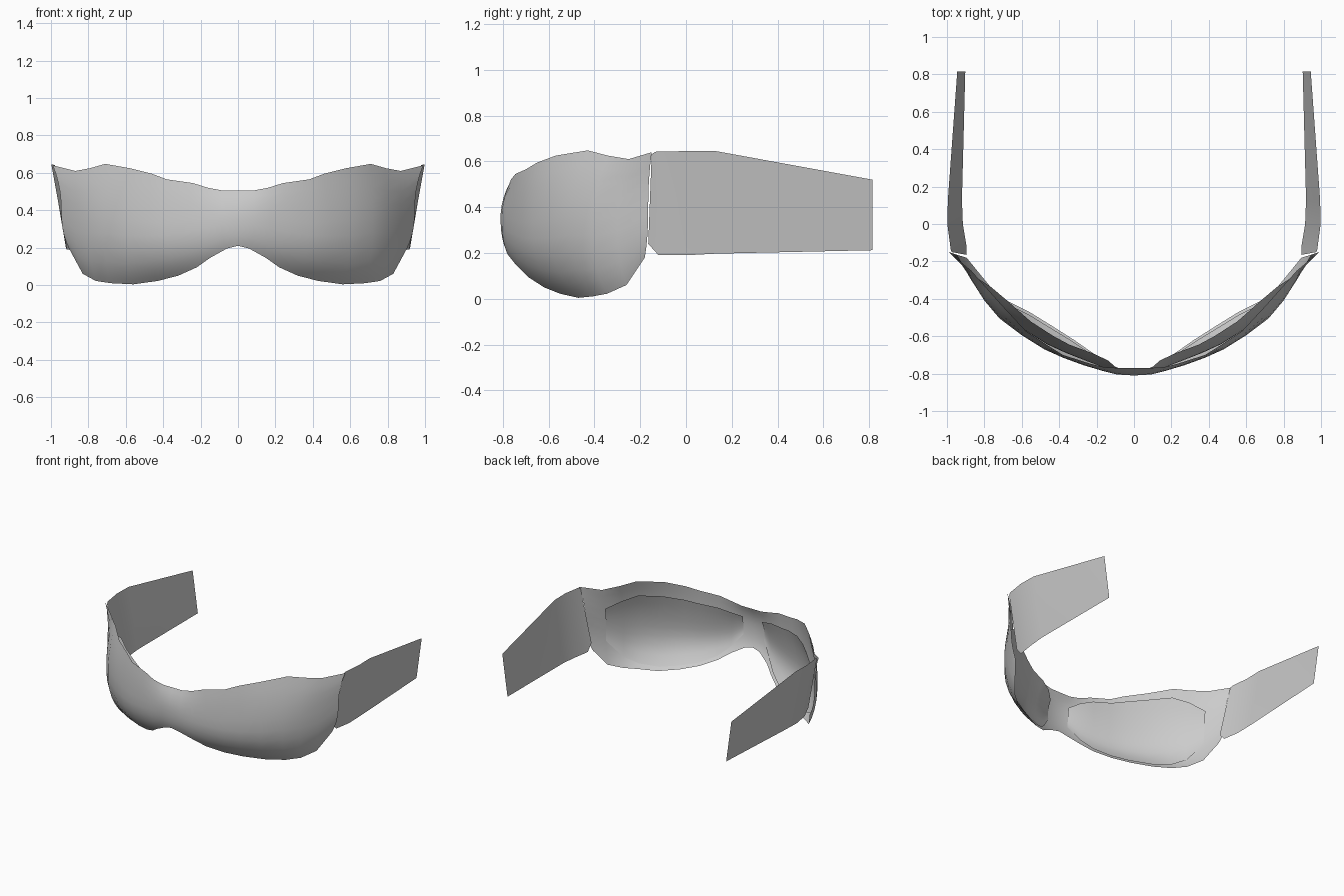
import bpy
import math

if "Cube" in bpy.data.objects:
    bpy.data.objects.remove(bpy.data.objects["Cube"])

grey = bpy.data.materials.new("plain_grey")
grey.diffuse_color = (0.6, 0.6, 0.6, 1)
grey.use_nodes = True
grey.node_tree.nodes["Principled BSDF"].inputs["Base Color"].default_value = grey.diffuse_color

# Half-shell sections from the bridge outwards:
# bottom edge (x, y, z), widest bulge (x, y), top edge (x, y, z)
SECTIONS = [
    (0.0, -.785, .21, 0.0, -.81, 0.0, -.77, .505),
    (.06, -.78, .195, .09, -.805, .08, -.77, .505),
    (.15, -.74, .145, .17, -.785, .16, -.765, .52),
    (.22, -.69, .095, .27, -.755, .24, -.745, .545),
    (.32, -.62, .05, .38, -.715, .38, -.70, .565),
    (.43, -.55, .022, .48, -.67, .46, -.65, .595),
    (.56, -.47, .004, .60, -.595, .58, -.57, .625),
    (.68, -.41, .010, .72, -.505, .71, -.43, .648),
    (.76, -.345, .022, .80, -.41, .79, -.34, .625),
    (.83, -.26, .06, .87, -.30, .87, -.25, .61),
    (.895, -.18, .18, .945, -.165, .99, -.15, .64),
]


def shell_point(sec, t):
    """Point on a section, t = 0 at the bottom edge and 1 at the top."""
    xb, yb, zb, xm, ym, xt, yt, zt = sec
    z = zb + (zt - zb) * t
    if t < .5:
        w = 1 - (1 - 2 * t) ** 2.6
        return (xb + (xm - xb) * w, yb + (ym - yb) * w, z)
    w = (2 * t - 1) ** 2
    return (xm + (xt - xm) * w, ym + (yt - ym) * w, z)


def make_sheet(name, columns, angle):
    """Sheet of quads through columns of points, mirrored to both sides."""
    rows = len(columns[0])
    verts = [p for col in columns for p in col]
    faces = []
    for i in range(len(columns) - 1):
        for j in range(rows - 1):
            a = i * rows + j
            faces.append((a, a + rows, a + rows + 1, a + 1))
    mesh = bpy.data.meshes.new(name)
    mesh.from_pydata(verts, [], faces)
    mesh.materials.append(grey)
    obj = bpy.data.objects.new(name, mesh)
    bpy.context.collection.objects.link(obj)
    mod = obj.modifiers.new("mirror", 'MIRROR')
    mod.merge_threshold = 0.001
    bpy.context.view_layer.objects.active = obj
    obj.select_set(True)
    bpy.ops.object.shade_smooth_by_angle(angle=math.radians(angle))
    obj.select_set(False)
    return obj


# Outer shell: wraparound front with two bulging halves
ROWS = [0, .04, .1, .18, .3, .42, .55, .68, .8, .9, 1]
make_sheet("front_shell", [[shell_point(s, t) for t in ROWS] for s in SECTIONS], 60)

# Inner lenses: rounded panels set behind the shell, leaning back at the top
lens = []
for i, sec in enumerate(SECTIONS[1:10]):
    u = (i - 4) / 4
    corner = abs(u) ** 4
    low, high = .04 + .24 * corner, .87 - .14 * corner
    col = []
    for k in range(9):
        v = k / 8
        x, y, z = shell_point(sec, low + (high - low) * v)
        d = (.012 + .06 * v ** 1.5) * (1 - .75 * corner)
        col.append((x - .5 * d, y + .85 * d, z))
    lens.append(col)
make_sheet("inner_lens", lens, 60)

# Side arms: thin flat sheets leaning outwards at the top
# bottom (x, y, z), top (x, y, z)
ARM = [
    ((.895, -.165, .24), (.975, -.15, .63)),
    ((.895, -.12, .19), (.98, -.135, .642)),
    ((.915, 0, .19), (.998, 0, .645)),
    ((.92, .13, .197), (.995, .13, .645)),
    ((.902, .815, .212), (.945, .815, .52)),
]
arm_columns = [[tuple(b[k] + (t[k] - b[k]) * f for k in range(3)) for f in (0, .5, 1)]
               for b, t in ARM]
make_sheet("side_arm", arm_columns, 40)
